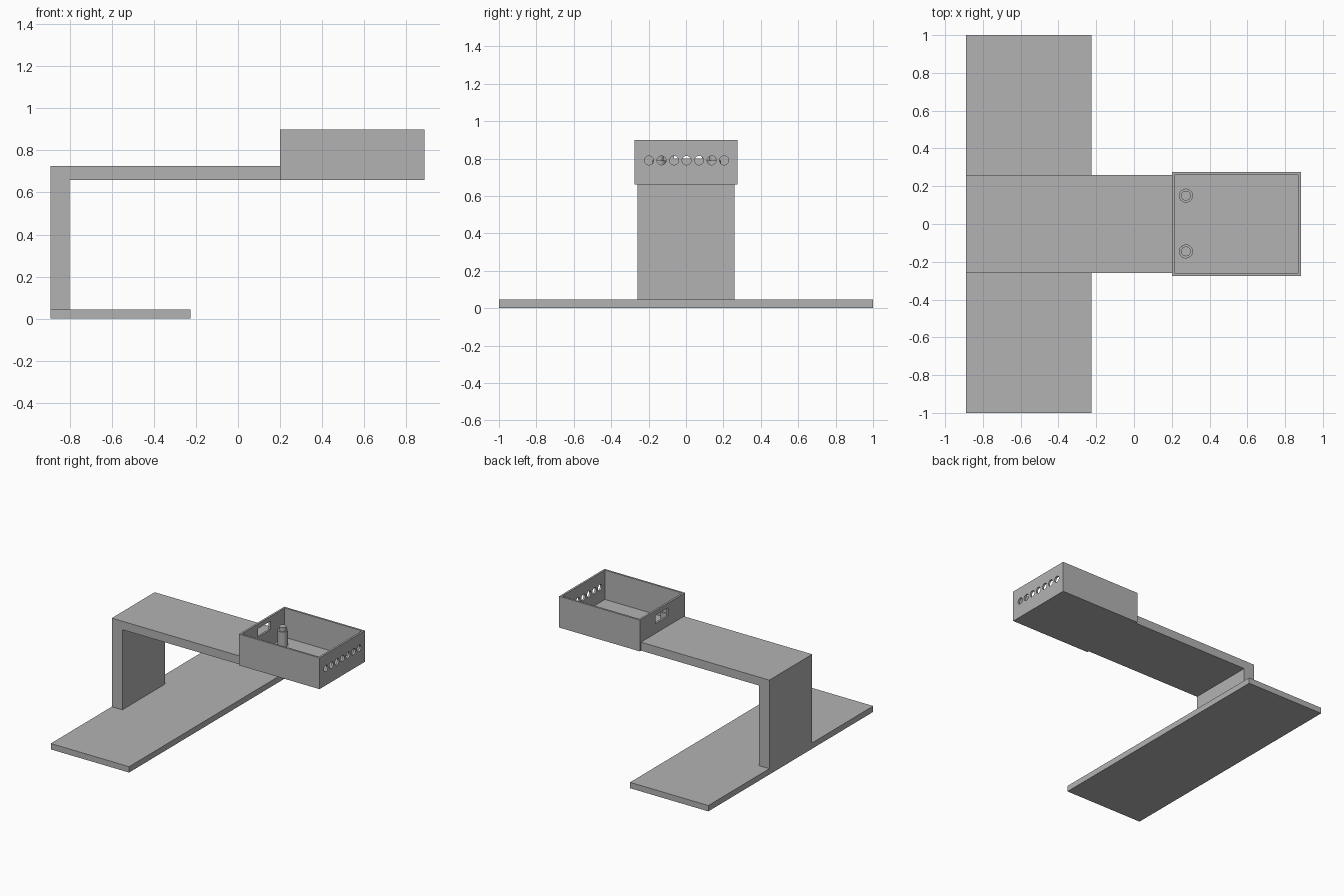
import bpy, bmesh
from mathutils import Matrix

cube = bpy.data.objects.get("Cube")
if cube:
    bpy.data.objects.remove(cube, do_unlink=True)

grey = bpy.data.materials.new("plain grey")
grey.use_nodes = True
GREY = (0.45, 0.45, 0.45, 1)
grey.diffuse_color = GREY
grey.node_tree.nodes["Principled BSDF"].inputs["Base Color"].default_value = GREY


def finish(name, bm):
    bmesh.ops.recalc_face_normals(bm, faces=bm.faces[:])
    mesh = bpy.data.meshes.new(name)
    bm.to_mesh(mesh)
    bm.free()
    mesh.materials.append(grey)
    obj = bpy.data.objects.new(name, mesh)
    bpy.context.collection.objects.link(obj)
    return obj


def box(name, x, y, z):
    """Box between the given (low, high) pairs."""
    bm = bmesh.new()
    bmesh.ops.create_cube(bm, size=1)
    for v in bm.verts:
        v.co = [lo_hi[0] if c < 0 else lo_hi[1] for c, lo_hi in zip(v.co, (x, y, z))]
    return finish(name, bm)


def cylinder(name, radius, length, centre, axis="Z"):
    bm = bmesh.new()
    turn = Matrix.Rotation(1.570796, 4, "Y") if axis == "X" else Matrix()
    bmesh.ops.create_cone(bm, cap_ends=True, segments=32, radius1=radius,
                          radius2=radius, depth=length,
                          matrix=Matrix.Translation(centre) @ turn)
    return finish(name, bm)


def smooth(obj):
    bpy.ops.object.select_all(action="DESELECT")
    obj.select_set(True)
    bpy.context.view_layer.objects.active = obj
    bpy.ops.object.shade_smooth_by_angle()


def cut(target, cutter):
    mod = target.modifiers.new(cutter.name, "BOOLEAN")
    mod.operation = "DIFFERENCE"
    mod.solver = "EXACT"
    mod.object = cutter
    cutter.hide_render = True
    cutter.hide_viewport = True
    cutter.display_type = "WIRE"


# Wide foot plate
box("base_plate", (-0.89, -0.225), (-1, 1), (0, 0.045))

# Post and arm, extruded from one bent profile
profile = [(-0.89, 0.045), (-0.8, 0.045), (-0.8, 0.66),
           (0.2, 0.66), (0.2, 0.725), (-0.89, 0.725)]
bm = bmesh.new()
side = bm.faces.new([bm.verts.new((x, -0.26, z)) for x, z in profile])
ext = bmesh.ops.extrude_face_region(bm, geom=[side], use_keep_orig=True)
for v in ext["geom"]:
    if isinstance(v, bmesh.types.BMVert):
        v.co.y = 0.26
finish("post_and_arm", bm)

# Open tray with thin walls
tray = box("tray", (0.2, 0.885), (-0.275, 0.275), (0.66, 0.9))
cut(tray, box("tray_cavity_cutter", (0.215, 0.87), (-0.26, 0.26), (0.675, 1)))

# Window in the wall above the arm
cut(tray, box("window_cutter", (0.15, 0.25), (-0.065, 0.085), (0.8, 0.865)))

# Row of round holes in the end wall
for i in range(-3, 4):
    cut(tray, cylinder("hole_cutter", 0.024, 0.1, (0.88, 0.003 + i * 0.067, 0.79), "X"))

# Stepped pegs on the tray floor
for label, y in (("right", -0.145), ("left", 0.15)):
    for part, radius, low, high in (("peg", 0.037, 0.67, 0.79),
                                    ("peg_tip", 0.026, 0.79, 0.82)):
        smooth(cylinder(f"{label}_{part}", radius, high - low,
                        (0.275, y, (low + high) / 2)))
